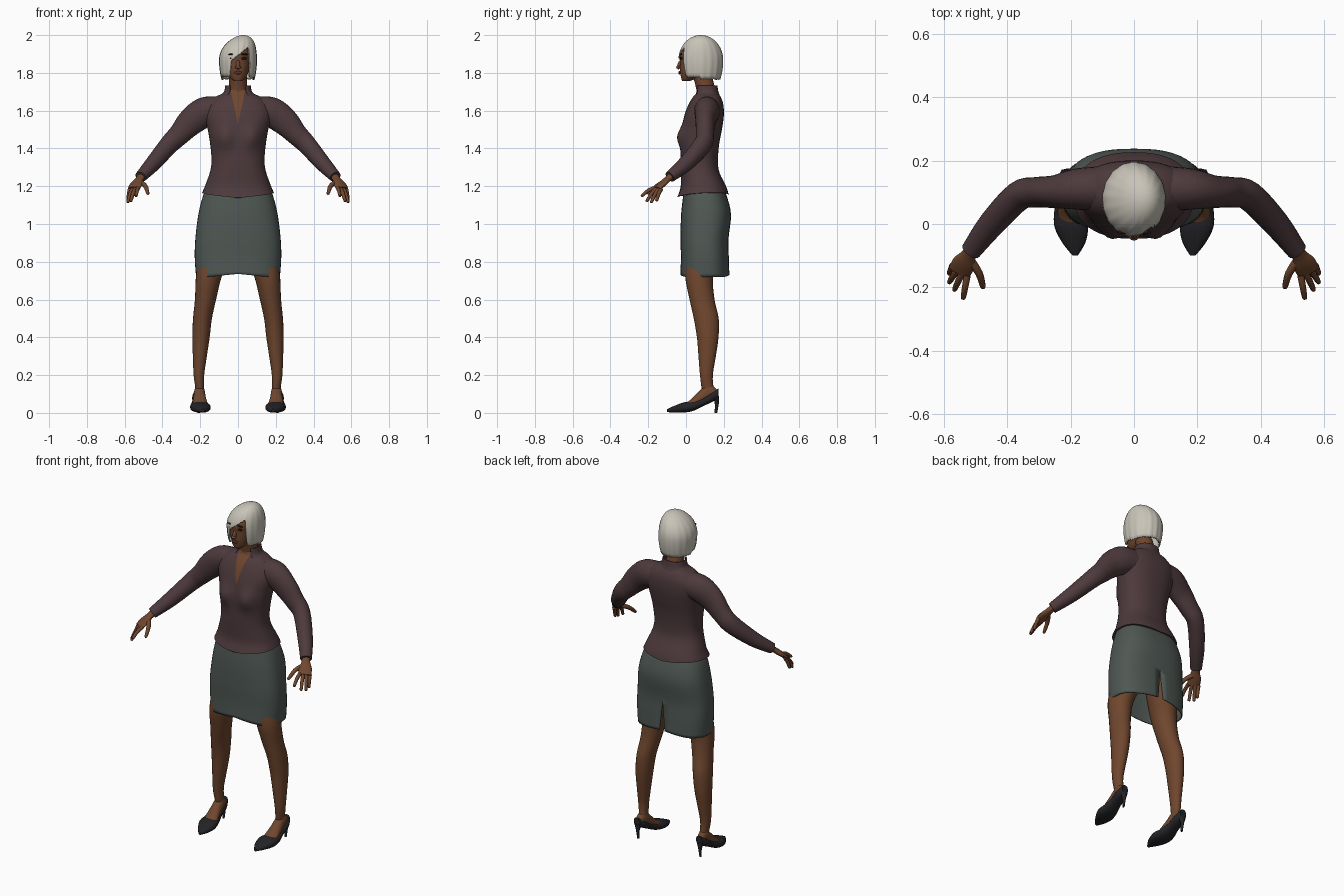
import bpy, bmesh, math
from mathutils import Vector

cube = bpy.data.objects.get("Cube")
if cube:
    bpy.data.objects.remove(cube)


def material(name, *rgb):
    m = bpy.data.materials.new(name)
    m.use_nodes = True
    m.diffuse_color = (*rgb, 1)
    m.node_tree.nodes["Principled BSDF"].inputs["Base Color"].default_value = (*rgb, 1)
    return m


SKIN = material("brown skin", .16, .062, .027)
BLOUSE = material("plum cloth", .075, .042, .046)
SKIRT = material("grey green cloth", .077, .096, .086)
HAIR = material("silver hair", .58, .55, .48)
SHOE = material("black leather", .017, .017, .02)
LIPS = material("dark lips", .09, .03, .022)
EYE = material("dark eye", .012, .008, .007)

X, Y, Z = Vector((1, 0, 0)), Vector((0, 1, 0)), Vector((0, 0, 1))


def finish(name, bm, mats, thick=0, angle=50):
    bmesh.ops.recalc_face_normals(bm, faces=bm.faces)
    me = bpy.data.meshes.new(name)
    bm.to_mesh(me)
    bm.free()
    for m in mats:
        me.materials.append(m)
    for p in me.polygons:
        p.use_smooth = True
    me.set_sharp_from_angle(angle=math.radians(angle))
    ob = bpy.data.objects.new(name, me)
    bpy.context.collection.objects.link(ob)
    if thick:
        mod = ob.modifiers.new("thickness", "SOLIDIFY")
        mod.thickness, mod.offset = thick, -1
    return ob


def smooth_rows(rows, sub):
    """Catmull-Rom interpolation between section rows."""
    out = []
    for i in range(len(rows) - 1):
        a, b, c, d = (rows[min(max(i + k, 0), len(rows) - 1)] for k in (-1, 0, 1, 2))
        for s in range(sub):
            t = s / sub
            out.append([q + .5 * t * (r - p + t * (2*p - 5*q + 4*r - w + t * (3*(q - r) + w - p)))
                        for p, q, r, w in zip(a, b, c, d)])
    return out + [list(rows[-1])]


def loft(rows, u=None, v=None, n=24, sub=4, power=1, side=1, caps=True, tweak=None, arc=(0, 1)):
    """Skin elliptical sections (x, y, z, half width, half depth)."""
    rows = smooth_rows(rows, sub)
    mid = [Vector(r[:3]) for r in rows]
    bm, rings = bmesh.new(), []
    full = arc == (0, 1)
    for i, r in enumerate(rows):
        if u is None:
            t = (mid[min(i + 1, len(mid) - 1)] - mid[max(i - 1, 0)]).normalized()
            du = t.cross(Z).normalized()
            dv = du.cross(t)
        else:
            du, dv = u, v
        ring = []
        for k in range(n if full else n + 1):
            f = math.tau * (arc[0] + (arc[1] - arc[0]) * k / n)
            c, s = math.cos(f), math.sin(f)
            co = (mid[i] + du * r[3] * math.copysign(abs(c) ** power, c)
                  + dv * r[4] * math.copysign(abs(s) ** power, s))
            if tweak:
                tweak(co)
            co.x *= side
            ring.append(bm.verts.new(co))
        rings.append(ring)
    for a, b in zip(rings, rings[1:]):
        for k in range(n):
            j = (k + 1) % len(a)
            bm.faces.new((a[k], a[j], b[j], b[k]))
    if caps and full:
        bm.faces.new(rings[0])
        bm.faces.new(rings[-1])
    return bm


def wedge_cut(bm, tip, slope, keep):
    """Cut two slanted lines meeting at height tip through the chosen faces."""
    for s in (1, -1):
        faces = [f for f in bm.faces if keep(f.calc_center_median())]
        geom = faces + list({e for f in faces for e in f.edges}) + list({w for f in faces for w in f.verts})
        bmesh.ops.bisect_plane(bm, geom=geom, plane_co=(0, 0, tip), plane_no=(s, 0, -slope))
    return [f for f in bm.faces if keep(f.calc_center_median())
            and abs(f.calc_center_median().x) < (f.calc_center_median().z - tip) * slope]


def ball(name, loc, size, mat, tilt=0):
    bm = bmesh.new()
    bmesh.ops.create_uvsphere(bm, u_segments=16, v_segments=10, radius=1)
    ob = finish(name, bm, [mat])
    ob.location, ob.scale, ob.rotation_euler = loc, size, (tilt, 0, 0)


# Blouse body with bust and an open neckline
def bust(co):
    if co.y < .09:
        co.y -= .032 * math.exp(-((abs(co.x) - .075) / .05) ** 2 - ((co.z - 1.46) / .06) ** 2)
    if co.z < 1.2:
        co.z += (1.2 - co.z) * (.35 * abs(co.x) / .19 + (co.y - .09))


bm = loft([(0, .09, 1.145, .19, .137), (0, .092, 1.2, .175, .12), (0, .075, 1.27, .15, .103),
           (0, .07, 1.33, .14, .099), (0, .075, 1.42, .147, .1), (0, .085, 1.5, .16, .105),
           (0, .095, 1.57, .175, .105), (0, .105, 1.63, .165, .093), (0, .11, 1.67, .125, .075),
           (0, .112, 1.69, .085, .06), (0, .112, 1.71, .066, .054)],
          X, Y, n=48, power=.85, tweak=bust)
for f in wedge_cut(bm, 1.53, .22, lambda c: c.y < .1 and c.z > 1.5):
    f.material_index = 1
finish("blouse", bm, [BLOUSE, SKIN])

# Collar standing around the back and sides of the neck
finish("collar", loft([(0, .11, 1.665, .105, .075), (0, .11, 1.7, .075, .062), (0, .108, 1.733, .068, .058)],
                      X, Y, power=.9, caps=False, arc=(-.15, .65)), [BLOUSE], .006)


# Pencil skirt with a raised front hem and a slit at the back
def hem(co):
    if co.z < .8:
        co.z += .016 * (.8 - co.z) / .08 * max(0, 1 - abs(co.x) / .16)


bm = loft([(0, .1, .72, .222, .13), (0, .1, .82, .229, .127), (0, .098, .92, .226, .127),
           (0, .106, 1.05, .21, .132), (0, .1, 1.15, .185, .115), (0, .09, 1.2, .16, .1)],
          X, Y, n=48, power=.78, caps=False, tweak=hem)
slit = wedge_cut(bm, .91, -.1, lambda c: c.y > .15 and c.z < .95)
bmesh.ops.delete(bm, geom=slit, context="FACES")
finish("skirt", bm, [SKIRT], .006)

# Neck and head
finish("neck", loft([(0, .11, 1.64, .06, .05), (0, .105, 1.71, .05, .05), (0, .085, 1.79, .046, .05)],
                    X, Y), [SKIN])
finish("head", loft([(0, -.002, 1.756, .02, .018), (0, .02, 1.775, .042, .046), (0, .04, 1.81, .057, .072),
                     (0, .055, 1.86, .068, .086), (0, .065, 1.9, .072, .097), (0, .075, 1.94, .066, .083),
                     (0, .075, 1.975, .035, .05)], X, Y, n=32), [SKIN])

# Face
ball("nose", (0, -.034, 1.843), (.011, .011, .026), SKIN, -.3)
ball("nose_tip", (0, -.04, 1.83), (.016, .012, .009), SKIN)
ball("lips", (0, -.034, 1.801), (.022, .006, .009), LIPS)
for side, tag in ((1, "left"), (-1, "right")):
    ball(tag + "_eye", (.031 * side, -.025, 1.877), (.015, .006, .007), EYE)
    ball(tag + "_brow", (.033 * side, -.026, 1.898), (.02, .006, .004), EYE)


# Bob haircut: a dome whose lower edge sweeps across the face
def fringe(x, front):
    edge = [(-1, 1.77), (-.048, 1.775), (-.036, 1.86), (.057, 1.935), (.068, 1.772), (1, 1.77)]
    if not front:
        return 1.762
    for (x0, z0), (x1, z1) in zip(edge, edge[1:]):
        if x <= x1:
            return z0 + (z1 - z0) * (x - x0) / (x1 - x0)


bm, cols, N, M = bmesh.new(), [], 120, 18
for k in range(N):
    f = math.tau * k / N
    c, s = math.cos(f), math.sin(f)
    low = fringe(.1 * c, s < 0) + .007 * abs(math.sin(f * 19))
    col = []
    for i in range(1, M + 1):
        z = 2 - (2 - low) * (1 - math.cos(i / M * math.pi / 2))
        h = (z - 1.87) / .13
        r = math.sqrt(max(0, 1 - h * h)) if h > 0 else 1 - .2 * h * h
        r *= 1 + .012 * math.sin(f * 17) * i / M
        part = .03 * max(0, h) ** 2
        col.append(bm.verts.new((part + .1 * r * c, .078 + .118 * r * s, z)))
    cols.append(col)
top = bm.verts.new((.03, .078, 2))
for a, b in zip(cols, cols[1:] + cols[:1]):
    bm.faces.new((top, a[0], b[0]))
    for i in range(M - 1):
        bm.faces.new((a[i], a[i + 1], b[i + 1], b[i]))
finish("hair", bm, [HAIR], .008)

# Limbs, built once per side
SLEEVE = [(.11, .112, 1.6, .07, .075), (.18, .11, 1.59, .065, .08), (.25, .102, 1.54, .052, .073),
          (.31, .1, 1.475, .048, .058), (.365, .088, 1.42, .047, .052), (.45, 0, 1.32, .042, .042),
          (.515, -.085, 1.25, .032, .03)]
PALM = [(.505, -.07, 1.262, .023, .02), (.522, -.098, 1.237, .024, .016), (.538, -.125, 1.212, .036, .015),
        (.552, -.152, 1.187, .036, .011)]
TIPS = [(.54, -.236, 1.147), (.568, -.209, 1.119), (.584, -.185, 1.113), (.584, -.157, 1.121)]
FINGERS = ["index", "middle", "ring", "little"]
LEG = [(.1, .1, 1, .09, .1), (.125, .09, .85, .085, .09), (.155, .07, .72, .068, .074),
       (.172, .085, .6, .056, .066), (.188, .107, .5, .05, .066), (.196, .115, .4, .046, .057),
       (.202, .112, .3, .037, .046), (.207, .108, .2, .028, .034), (.203, .115, .13, .023, .032),
       (.205, .13, .08, .024, .034)]
FOOT = [(.207, .162, .1, .022, .025), (.204, .12, .105, .028, .05), (.203, .07, .07, .034, .045),
        (.2, .02, .038, .042, .029), (.196, -.02, .03, .035, .015)]
PUMP = [(.186, -.1, .012, .008, .008), (.19, -.06, .02, .036, .018), (.198, -.01, .029, .053, .027),
        (.204, .04, .036, .048, .025), (.206, .09, .058, .036, .023), (.208, .14, .085, .034, .026),
        (.208, .172, .104, .02, .026)]
HEEL = [(.208, .158, .09, .024, .018), (.208, .163, .05, .01, .011), (.208, .158, 0, .006, .007)]

for side, tag in ((1, "left_"), (-1, "right_")):
    finish(tag + "sleeve", loft(SLEEVE, side=side), [BLOUSE])
    finish(tag + "palm", loft(PALM, side=side, n=16), [SKIN])
    for i, tip in enumerate(TIPS):
        t = i / 3
        root = Vector((.527 + .045 * t, -.162 + .032 * t, 1.192 - .005 * t))
        end = Vector(tip)
        bend = (root + end) / 2 + Z * .008
        rows = [(*root, .011, .011), (*bend, .01, .01), (*end.lerp(bend, .1), .008, .008), (*end, .003, .003)]
        finish(tag + FINGERS[i] + "_finger", loft(rows, side=side, n=10), [SKIN])
    finish(tag + "thumb", loft([(.517, -.115, 1.222, .014, .014), (.49, -.155, 1.2, .012, .012),
                                (.478, -.195, 1.165, .009, .009), (.476, -.203, 1.158, .004, .004)],
                               side=side, n=10), [SKIN])
    finish(tag + "leg", loft(LEG, X, Y, side=side), [SKIN])
    finish(tag + "foot", loft(FOOT, X, Z, side=side), [SKIN])
    finish(tag + "shoe", loft(PUMP, X, Z, side=side, power=.8), [SHOE])
    finish(tag + "shoe_heel", loft(HEEL, X, Y, side=side, n=12), [SHOE])
